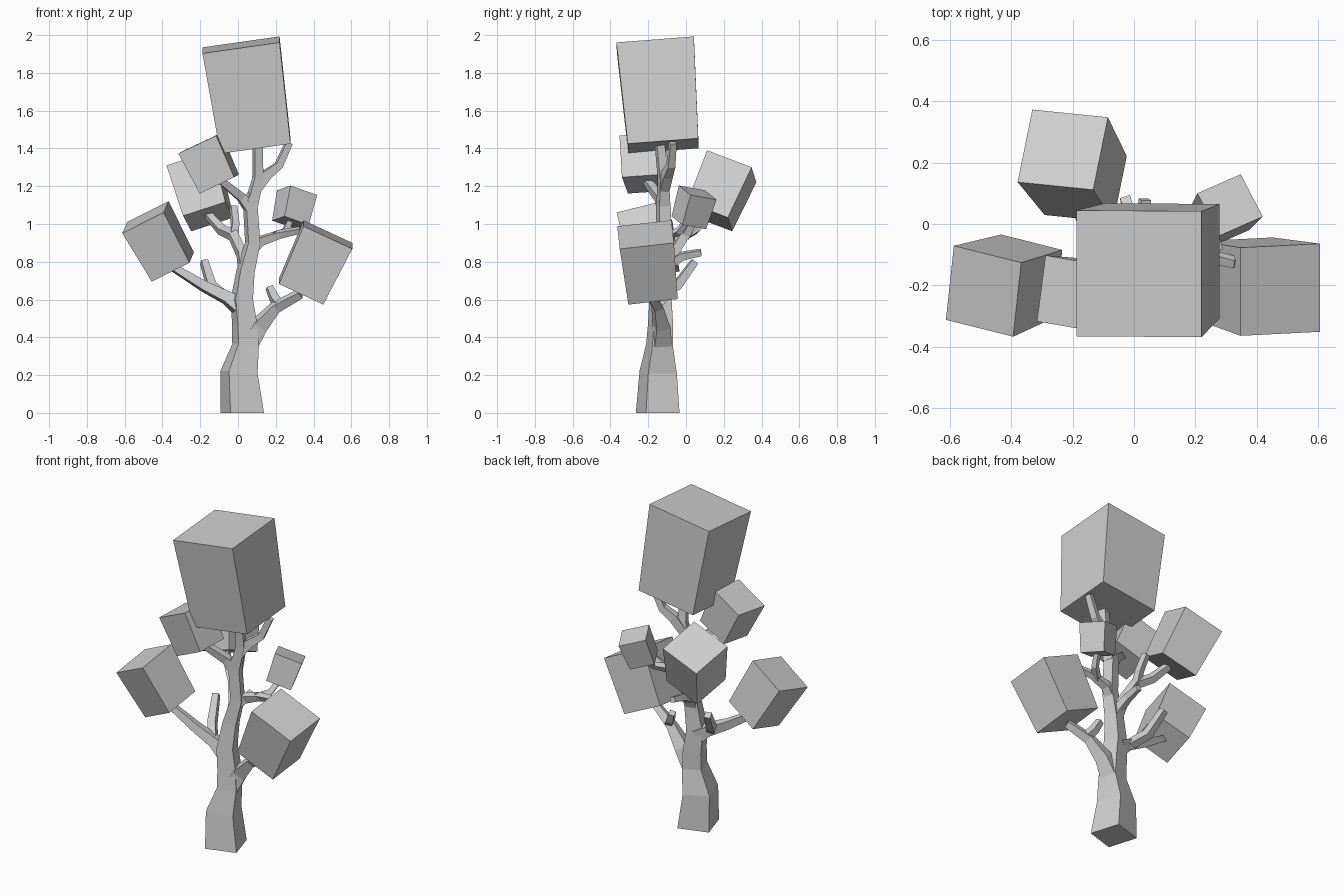
import bpy, bmesh
from math import radians, cos, sin
from mathutils import Vector

cube = bpy.data.objects.get("Cube")
if cube:
    bpy.data.objects.remove(cube)

# One plain grey for the whole tree
grey = bpy.data.materials.new("light_grey")
grey.use_nodes = True
colour = (0.62, 0.62, 0.62, 1)
grey.diffuse_color = colour
grey.node_tree.nodes["Principled BSDF"].inputs["Base Color"].default_value = colour


def loft(name, rings):
    """Skin a list of four-point rings and cap both ends."""
    bm = bmesh.new()
    loops = [[bm.verts.new(p) for p in ring] for ring in rings]
    for low, high in zip(loops, loops[1:]):
        for i in range(4):
            j = (i + 1) % 4
            bm.faces.new((low[i], low[j], high[j], high[i]))
    bm.faces.new(loops[0][::-1])
    bm.faces.new(loops[-1])
    bmesh.ops.recalc_face_normals(bm, faces=bm.faces)
    mesh = bpy.data.meshes.new(name)
    bm.to_mesh(mesh)
    bm.free()
    mesh.materials.append(grey)
    bpy.context.collection.objects.link(bpy.data.objects.new(name, mesh))


def limb(name, *stations):
    """Four-sided tapering limb through (x, y, z, corner radius) stations."""
    pts = [Vector(s[:3]) for s in stations]
    rings = []
    for i, (p, s) in enumerate(zip(pts, stations)):
        ahead = pts[min(i + 1, len(pts) - 1)] - p
        behind = p - pts[max(i - 1, 0)]
        way = ahead.normalized() + behind.normalized()
        if i == 0 and p.z == 0:
            way = Vector((0, 0, 1))
        turn = Vector((0, 0, 1)).rotation_difference(way)
        rings.append([p + turn @ Vector((cos(a), sin(a), 0)) * s[3]
                      for a in (radians(62 + 90 * k) for k in range(4))])
    loft(name, rings)


def leaf_block(name, top, across, back, depth):
    """Tilted block that narrows towards its underside."""
    top, u, v = Vector(top), Vector(across) / 2, Vector(back) / 2
    base = top - u.cross(v).normalized() * depth
    rings = [[c + (u * a + v * b) * k for a, b in ((-1, -1), (1, -1), (1, 1), (-1, 1))]
             for c, k in ((base, 0.91), (top, 1))]
    loft(name, rings)


# Trunk
limb("trunk", (.022, -.15, 0, .131), (.005, -.147, .215, .112), (.04, -.14, .36, .08),
     (.035, -.135, .47, .075), (.02, -.135, .6, .067), (.04, -.125, .75, .055),
     (.078, -.115, .9, .046), (.065, -.12, 1.1, .044), (.08, -.12, 1.16, .036))

# Lower boughs and their twigs
limb("lower_right_bough", (-.0, -.135, .57, .06), (-.06, -.14, .61, .043),
     (-.18, -.15, .67, .035), (-.36, -.17, .78, .024))
limb("lower_right_twig", (-.08, -.13, .62, .032), (-.14, -.05, .67, .033),
     (-.18, .045, .8, .026))
limb("lower_left_bough", (.045, -.135, .36, .07), (.11, -.13, .46, .055),
     (.2, -.15, .56, .036), (.33, -.19, .63, .028))
limb("lower_left_twig", (.22, -.15, .57, .03), (.19, -.12, .61, .03), (.165, -.1, .665, .024))

# Middle boughs and their twigs
limb("rear_bough", (.04, -.12, .74, .045), (.02, -.07, .84, .033),
     (-.025, -.01, .94, .034), (-.09, .05, .97, .03), (-.16, .11, 1.05, .025))
limb("rear_twig", (-.025, -.01, .93, .03), (-.015, .03, 1.0, .026), (-.025, .075, 1.09, .024))
limb("rear_stub", (.04, -.12, .77, .035), (.03, -.02, .83, .028), (.035, .08, .85, .022))
limb("middle_left_bough", (.065, -.115, .86, .04), (.12, -.1, .91, .033),
     (.22, -.1, .945, .026), (.33, -.125, .968, .02))
limb("middle_left_twig", (.19, -.1, .935, .026), (.25, -.04, .96, .022), (.28, .02, 1.03, .02))

# Crown boughs
limb("crown_right_bough", (.065, -.12, 1.08, .04), (.02, -.14, 1.14, .033),
     (-.09, -.21, 1.23, .025))
limb("crown_middle_bough", (.07, -.12, 1.1, .042), (.105, -.12, 1.24, .034),
     (.105, -.14, 1.43, .03))
limb("crown_left_bough", (.09, -.12, 1.18, .036), (.15, -.1, 1.26, .036),
     (.215, -.08, 1.31, .028), (.27, -.07, 1.43, .024))

# Foliage blocks: centre of top, width edge, depth edge, height
leaf_block("crown_foliage", (.016, -.162, 1.948), (.408, -.003, .058), (0, .41, .032), .542)
leaf_block("lower_right_foliage", (-.49, -.219, 1.036), (.219, -.055, .11), (.026, .241, .06), .305)
leaf_block("lower_left_foliage", (.476, -.214, .944), (.258, .013, -.12), (0, .287, .032), .335)
leaf_block("small_left_foliage", (.313, .062, 1.166), (.141, .062, -.05), (-.072, .138, -.025), .17)
leaf_block("rear_foliage", (-.232, .242, 1.305), (.246, -.025, .08), (.048, .236, -.09), .3)
leaf_block("upper_right_foliage", (-.202, -.227, 1.428), (.2, -.035, .095), (.028, .215, .015), .24)
